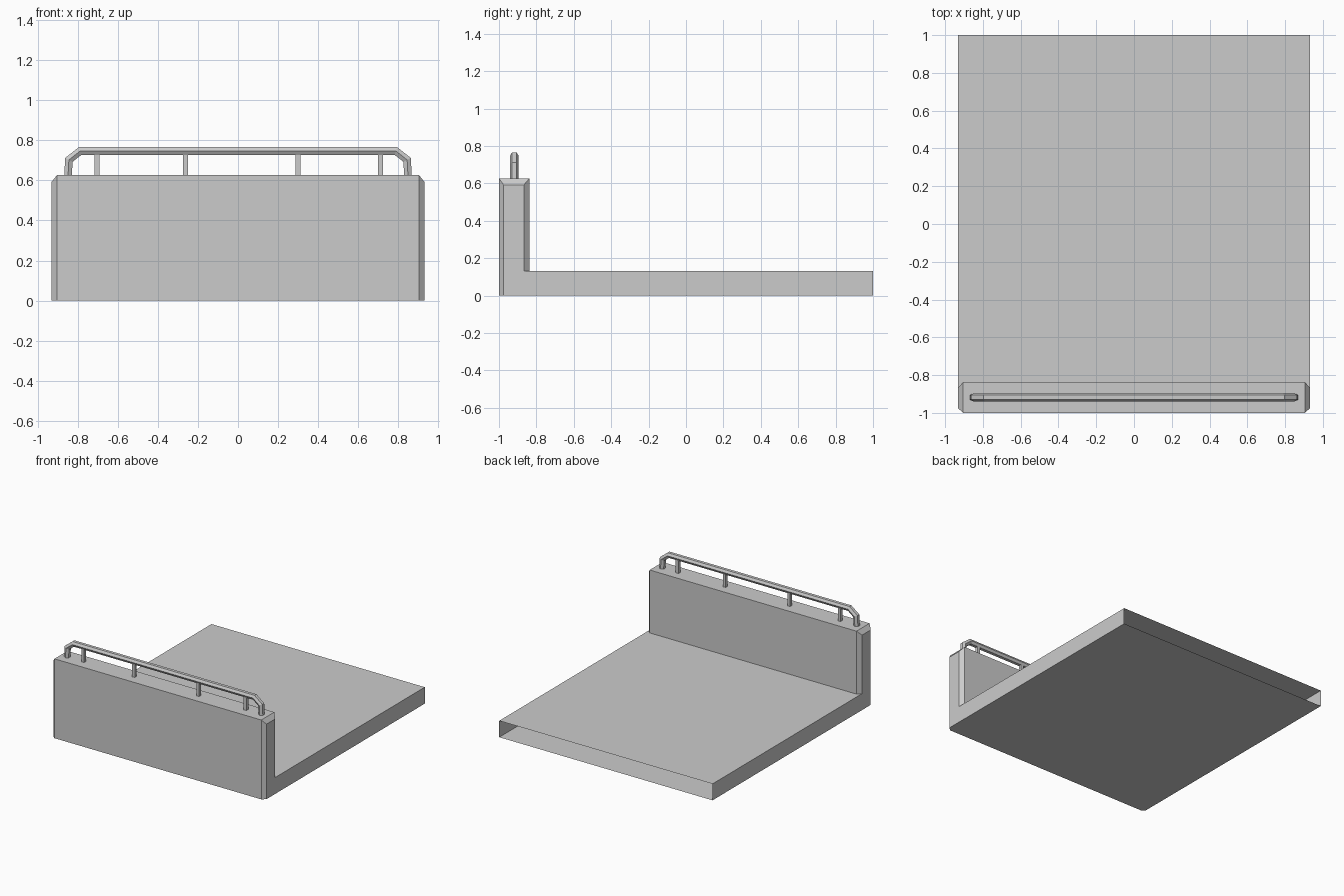
import bpy, bmesh
from mathutils import Vector

cube = bpy.data.objects.get("Cube")
if cube:
    bpy.data.objects.remove(cube, do_unlink=True)

grey = bpy.data.materials.new("plain grey")
grey.use_nodes = True
grey.diffuse_color = (0.6, 0.6, 0.6, 1)
grey.node_tree.nodes["Principled BSDF"].inputs["Base Color"].default_value = (0.6, 0.6, 0.6, 1)


def loft(name, sections, skip=()):
    """Skin a row of matching cross-sections, leaving out the sides in skip."""
    bm = bmesh.new()
    rings = [[bm.verts.new(p) for p in s] for s in sections]
    n = len(rings[0])
    for a, b in zip(rings, rings[1:]):
        for i in range(n):
            if i not in skip:
                j = (i + 1) % n
                bm.faces.new((a[i], a[j], b[j], b[i]))
    bm.faces.new(rings[0])
    bm.faces.new(rings[-1])
    bmesh.ops.recalc_face_normals(bm, faces=bm.faces)
    mesh = bpy.data.meshes.new(name)
    bm.to_mesh(mesh)
    bm.free()
    mesh.materials.append(grey)
    obj = bpy.data.objects.new(name, mesh)
    bpy.context.collection.objects.link(obj)
    return obj


def l_profile(x, front, rear, top):
    """Side outline of the upright panel and the deck behind it."""
    deck = 0.13
    return [(x, front, 0), (x, front, top), (x, rear, top),
            (x, rear, deck), (x, 1, deck), (x, 1, 0)]


# Panel and deck as one shell: bevelled panel ends, open rear end
cap = (-0.975, -0.867, 0.592)
full = (-1, -0.837, 0.627)
loft("panel_and_deck", [l_profile(-0.932, *cap), l_profile(-0.904, *full),
                        l_profile(0.904, *full), l_profile(0.932, *cap)], skip=(4,))

# Handrail: six-sided tube with mitred bends
RAIL_Y = -0.918
path = [Vector(p) for p in ((-0.85, 0.61), (-0.845, 0.703), (-0.789, 0.747),
                            (0.789, 0.747), (0.845, 0.703), (0.85, 0.61))]
hexagon = [(-0.023, 0), (-0.012, 0.019), (0.012, 0.019),
           (0.023, 0), (0.012, -0.019), (-0.012, -0.019)]


def normal(a, b):
    d = (b - a).normalized()
    return Vector((-d.y, d.x))


sections = []
for i, p in enumerate(path):
    before = normal(path[max(i - 1, 0)], path[max(i, 1)])
    after = normal(path[min(i, len(path) - 2)], path[min(i + 1, len(path) - 1)])
    mitre = (before + after).normalized()
    mitre /= mitre.dot(before)
    sections.append([(p.x + mitre.x * h, RAIL_Y + w, p.y + mitre.y * h) for w, h in hexagon])
loft("handrail", sections)

# Square posts under the rail
r = 0.012
for number, x in enumerate((-0.705, -0.263, 0.3, 0.712), 1):
    loft(f"rail_post_{number}", [[(x + sx * r, RAIL_Y + sy * r, z)
                                  for sx, sy in ((-1, -1), (1, -1), (1, 1), (-1, 1))]
                                 for z in (0.61, 0.735)])
